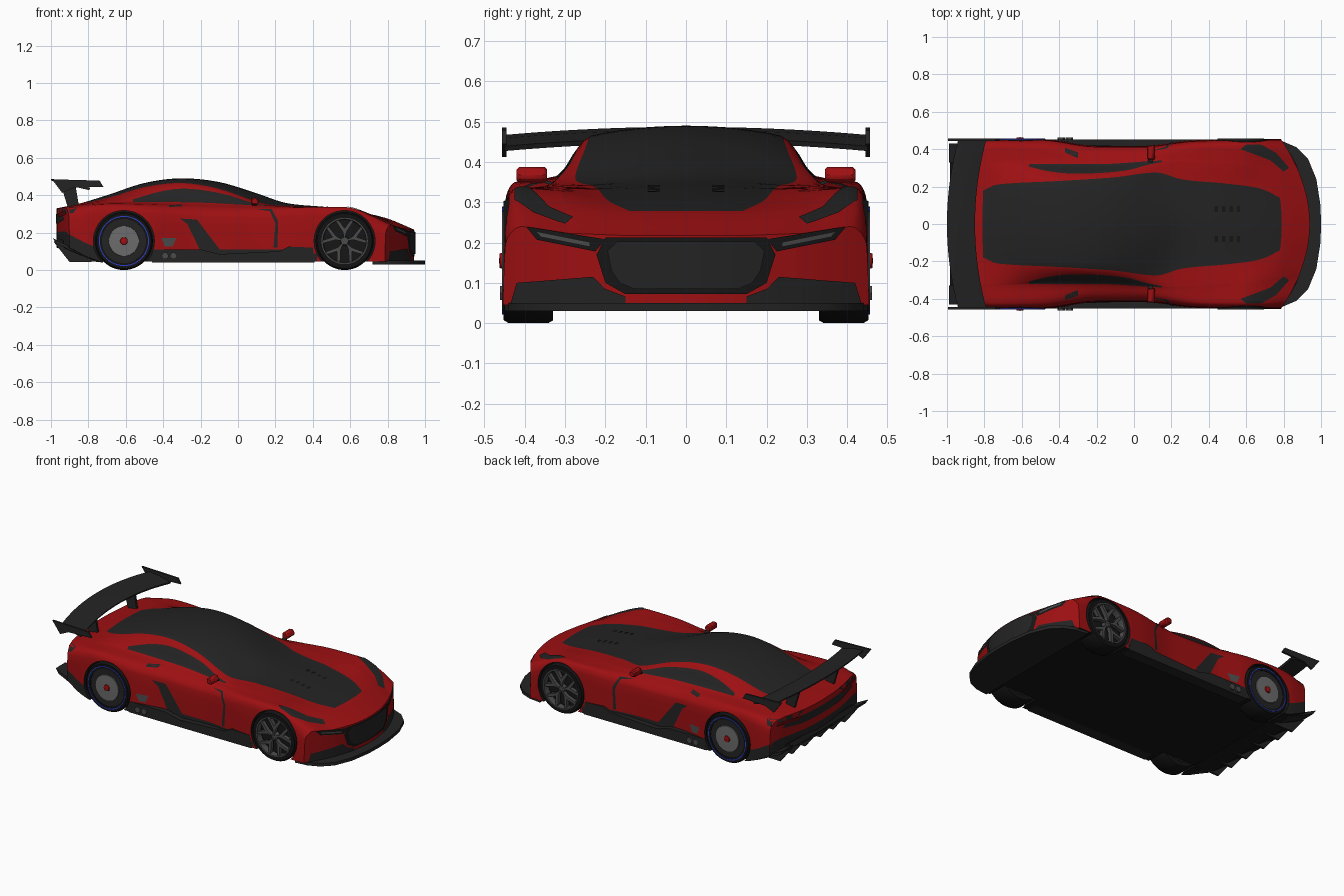
import bpy, bmesh, math
from mathutils import Vector
from mathutils.bvhtree import BVHTree

if "Cube" in bpy.data.objects:
    bpy.data.objects.remove(bpy.data.objects["Cube"])


def material(name, r, g, b):
    m = bpy.data.materials.new(name)
    m.use_nodes = True
    m.diffuse_color = (r, g, b, 1)
    m.node_tree.nodes["Principled BSDF"].inputs["Base Color"].default_value = (r, g, b, 1)
    return m


red = material("red_paint", .34, .005, .006)
carbon = material("dark_carbon", .017, .017, .017)
under = material("underside_black", .008, .008, .008)
rubber = material("tyre_black", .006, .006, .006)
rim_grey = material("rim_grey", .07, .07, .07)
disc_grey = material("disc_grey", .15, .15, .15)
blue = material("blue_ring", .03, .05, .6)
lamp_red = material("tail_lamp_red", .12, .003, .004)


def finish(name, bm, mats, angle=35):
    mesh = bpy.data.meshes.new(name)
    bm.to_mesh(mesh)
    bm.free()
    ob = bpy.data.objects.new(name, mesh)
    bpy.context.collection.objects.link(ob)
    for m in mats:
        mesh.materials.append(m)
    smooth(ob, angle)
    return ob


def smooth(ob, angle=35):
    bpy.ops.object.select_all(action='DESELECT')
    ob.select_set(True)
    bpy.context.view_layer.objects.active = ob
    bpy.ops.object.shade_smooth_by_angle(angle=math.radians(angle))


def curve(*pts):
    """Smooth function through points, without overshoot."""
    d = [(q[1] - p[1]) / max(q[0] - p[0], 1e-6) for p, q in zip(pts, pts[1:])]
    m = [d[0]] + [0 if a * b <= 0 else math.copysign(
        min(abs(a + b) / 2, 2 * abs(a), 2 * abs(b)), a) for a, b in zip(d, d[1:])] + [d[-1]]

    def f(x):
        x = min(max(x, pts[0][0]), pts[-1][0])
        i = max(k for k in range(len(d)) if k == 0 or pts[k][0] <= x)
        h = max(pts[i + 1][0] - pts[i][0], 1e-6)
        t = (x - pts[i][0]) / h
        u = 1 - t
        return (pts[i][1] * (1 + 2 * t) * u * u + pts[i + 1][1] * (3 - 2 * t) * t * t
                + h * t * u * (u * m[i] - t * m[i + 1]))
    return f


def place(axis, a, b, t):
    return Vector({'x': (t, a, b), 'y': (a, t, b), 'z': (a, b, t)}[axis])


def prism(name, outline, axis, lo, hi, mat):
    bm = bmesh.new()
    face = bm.faces.new([bm.verts.new(place(axis, a, b, lo)) for a, b in outline])
    top = bmesh.ops.extrude_face_region(bm, geom=[face])['geom']
    bmesh.ops.translate(bm, vec=place(axis, 0, 0, hi - lo),
                        verts=[v for v in top if isinstance(v, bmesh.types.BMVert)])
    bmesh.ops.recalc_face_normals(bm, faces=bm.faces)
    return finish(name, bm, [mat])


def pair(name, outline, lo, hi, mat):
    for s, side in ((1, "left_"), (-1, "right_")):
        prism(side + name, outline, 'y', s * lo, s * hi, mat)


def loft(name, rows, mat, ring=False):
    bm = bmesh.new()
    grid = [[bm.verts.new(p) for p in r] for r in rows]
    n = len(grid[0])
    for a, b in zip(grid, grid[1:] + grid[:1] if ring else grid[1:]):
        for j in range(n):
            bm.faces.new((a[j], a[(j + 1) % n], b[(j + 1) % n], b[j]))
    if not ring:
        bm.faces.new(grid[0])
        bm.faces.new(grid[-1])
    bmesh.ops.recalc_face_normals(bm, faces=bm.faces)
    return finish(name, bm, [mat])


# Body curves along the length
centre_z = curve((-.97, .33), (-.85, .355), (-.7, .4), (-.5, .465), (-.3, .49), (-.1, .47),
                 (.1, .41), (.25, .36), (.5, .333), (.79, .278), (.94, .217))
roof_y = curve((-.97, .17), (-.81, .18), (-.74, .21), (-.4, .23), (-.1, .25), (.12, .275),
               (.25, .24), (.5, .215), (.7, .185), (.79, .14))
roof_drop = curve((-.9, 0), (-.6, .02), (-.3, .025), (.1, .045), (.3, .01), (.8, 0))
window_t = curve((-.6, .93), (-.45, .5), (-.25, .3), (-.05, .32), (.1, .65), (.18, .93))
belt_y = curve((-.97, .34), (-.5, .32), (-.2, .32), (.2, .34), (.7, .31), (.94, .28))
belt_z = curve((-.97, .335), (-.8, .355), (-.6, .365), (-.2, .36), (.1, .345), (.6, .33), (.75, .295), (.94, .222))
crest_y = curve((-.97, .4), (-.75, .425), (-.5, .42), (-.2, .38), (0, .38), (.4, .42), (.8, .42), (.94, .41))
crest_z = curve((-.97, .325), (-.7, .35), (-.3, .335), (0, .325), (.45, .336), (.6, .336), (.8, .29), (.94, .24))
side_y = curve((-.97, .435), (-.8, .448), (-.5, .448), (-.2, .412), (.05, .412), (.3, .44), (.5, .448))
sill_z = curve((-.97, .19), (-.8, .13), (-.7, .11), (.3, .11), (.5, .06))
floor_z = curve((-.97, .12), (-.85, .075), (-.75, .045))
nose_bend = curve((.5, 0), (.72, .36), (.94, .75))
tail_bend = curve((-.97, .35), (-.8, .1), (-.6, 0))
SPLITS = (6, 2, 4, 4, 4, 4, 2)


def section(x, f):
    """Half cross-section, its height above the floor scaled by f."""
    zc, fl = centre_z(x), floor_z(x)
    roof = Vector((roof_y(x), zc - roof_drop(x)))
    belt = Vector((belt_y(x), belt_z(x)))
    t = window_t(x)
    key = [Vector((-roof.x, roof.y)), Vector((0, zc)), roof,
           roof.lerp(belt, t) + Vector((.03, .01)) * t * (1 - t), belt,
           Vector((crest_y(x), crest_z(x))), Vector((side_y(x), crest_z(x) - .045)),
           Vector((side_y(x) + .006, sill_z(x))), Vector((side_y(x) + .006, fl))]
    s = [0]
    for p, q in zip(key, key[1:]):
        s.append(s[-1] + (q - p).length)
    cy, cz = (curve(*[(s[i], key[i][k]) for i in range(8)]) for k in (0, 1))
    top = [(0, zc)]
    for k, n in enumerate(SPLITS):
        for i in range(1, n + 1):
            w = s[k + 1] + (s[k + 2] - s[k + 1]) * i / n
            top.append((cy(w), cz(w)) if k < 6 else tuple(key[7].lerp(key[8], i / n)))
    pts = [(y, fl + (z - fl) * f) for y, z in top] + [(y, fl) for y, z in top[-2::-1]]
    return [(x - (nose_bend(x) - tail_bend(x)) * y * y, y, z) for y, z in pts]


# Body shell: long loft, closed at both ends by sinking the last section to the floor
fade = [0, .2, .4, .6, .8]
xs = sorted([-.97 + 1.91 * i / 70 for i in range(71)] + [-.81, .79])
stations = [(xs[0], f) for f in fade] + [(x, 1) for x in xs] + [(xs[-1], f) for f in fade[::-1]]
segment = [k for k, n in enumerate(SPLITS) for i in range(n)]
bm = bmesh.new()
for side in (1, -1):
    grid = [[bm.verts.new((x, y * side, z)) for x, y, z in section(*st)] for st in stations]
    for a, b, p, q in zip(grid, grid[1:], stations, stations[1:]):
        x = (p[0] + q[0]) / 2
        for j in range(len(a) - 1):
            face = bm.faces.new((a[j], a[j + 1], b[j + 1], b[j]))
            k = segment[j] if j < len(segment) else 7
            dark = (k == 0 and -.81 < x < .79) or (k == 2 and -.57 < x < .16) or (k == 6 and x < .42)
            low_tail = x < -.969 and q[1] < .5
            face.material_index = 2 if k == 7 else int(dark or low_tail)
bmesh.ops.remove_doubles(bm, verts=bm.verts, dist=1e-4)
bmesh.ops.recalc_face_normals(bm, faces=bm.faces)
skin = BVHTree.FromBMesh(bm)
body = finish("body_shell", bm, [red, carbon, under], 28)

# Wheel arches cut from the shell
WHEELS = (("rear", -.61), ("front", .57))
for end, x in WHEELS:
    for side in (1, -1):
        circle = [(x + .163 * math.cos(i * math.pi / 24), .155 + .163 * math.sin(i * math.pi / 24)) for i in range(48)]
        cutter = prism("arch_cutter", circle, 'y', side * .325, side * .6, red)
        cutter.data.materials.append(carbon)
        cutter.data.materials.append(under)
        for p in cutter.data.polygons:
            p.material_index = 2
        mod = body.modifiers.new("arch", 'BOOLEAN')
        mod.operation, mod.solver, mod.object = 'DIFFERENCE', 'EXACT', cutter
        bpy.context.view_layer.objects.active = body
        bpy.ops.object.modifier_apply(modifier=mod.name)
        bpy.data.objects.remove(cutter)
smooth(body, 28)


def plate(name, outline, axis, start, mat, flip=False, lift=.004):
    """Thin panel laid on the body by casting its outline along an axis."""
    bm = bmesh.new()
    pts = [(a if axis != 'x' or not flip else -a, -b if axis == 'z' and flip else b) for a, b in outline]
    bm.faces.new([bm.verts.new(place(axis, a, b, 0)) for a, b in pts])
    for normal in (place(axis, 1, 0, 0), place(axis, 0, 1, 0)):
        for i in range(-50, 51):
            bmesh.ops.bisect_plane(bm, geom=bm.verts[:] + bm.edges[:] + bm.faces[:],
                                   plane_co=normal * i * .02, plane_no=normal)
    ray = place(axis, 0, 0, -math.copysign(1, start))
    for v in bm.verts[:]:
        hit = skin.ray_cast(v.co - ray * abs(start), ray)[0]
        if hit:
            v.co = hit - ray * lift
        else:
            bm.verts.remove(v)
    bm.normal_update()
    bmesh.ops.reverse_faces(bm, faces=[f for f in bm.faces if f.normal.dot(ray) > 0])
    return finish(name, bm, [mat])


def plates(name, outline, axis, start, mat, lift=.004):
    plate("left_" + name, outline, axis, start, mat, False, lift)
    plate("right_" + name, outline, axis, -start if axis == 'y' else start, mat, True, lift)


def mirrored(half):
    return half + [(-a, b) for a, b in half[::-1]]


# Nose panels
plate("grille_frame", mirrored([(.2, .212), (.222, .17), (.2, .1), (.15, .072)]), 'x', 2, under)
plate("grille_mesh", mirrored([(.17, .203), (.195, .18), (.185, .13), (.165, .1), (.13, .085)]), 'x', 2, carbon, lift=.008)
plates("headlight", [(.2, .208), (.225, .178), (.37, .207), (.395, .237), (.38, .237)], 'x', 2, under)
plates("headlight_strip", [(.24, .2), (.24, .191), (.36, .215), (.37, .226)], 'x', 2, rim_grey, .007)
plates("lower_intake", [(.2, .085), (.23, .115), (.42, .1), (.435, .05), (.15, .05), (.15, .066)], 'x', 2, carbon)
plates("fender_vent", [(.57, .4), (.6, .425), (.68, .425), (.76, .38), (.83, .3), (.8, .28),
                       (.73, .34), (.65, .37)], 'z', 2, carbon)

# Side panels
plates("side_blade", [(-.31, .275), (-.22, .27), (-.09, .1), (-.2, .1), (-.27, .245)], 'y', 1, carbon)
plates("front_vent", [(.1, .325), (.17, .315), (.2, .25), (.19, .12), (.21, .12), (.215, .26), (.18, .325)], 'y', 1, carbon)
plates("door_handle", [(-.37, .347), (-.3, .35), (-.3, .34), (-.37, .337)], 'y', 1, carbon)
plates("side_badge_plate", [(-.41, .17), (-.33, .17), (-.35, .125), (-.39, .125)], 'y', 1, rim_grey)
pair("side_skirt", [(-.46, .04), (.41, .04), (.4, .12), (.27, .125), (.22, .1), (-.1, .085),
                    (-.2, .11), (-.45, .11)], .38, .452, carbon)

# Tail panels
plate("tail_slot", mirrored([(.3, .3), (.36, .27), (.2, .25)]), 'x', -2, carbon)
plates("tail_lamp", [(.2, .3), (.39, .318), (.4, .295), (.22, .28)], 'x', -2, lamp_red, .007)
plates("tail_corner", [(-.96, .33), (-.86, .335), (-.88, .305), (-.95, .295)], 'y', 1, carbon)

# Splitter, diffuser and fins
prism("front_splitter", [(.72, .3), (.72, .45), (.8, .44), (.87, .41), (.93, .35), (.975, .24), (.997, .1), (1, 0),
                         (.997, -.1), (.975, -.24), (.93, -.35), (.87, -.41), (.8, -.44), (.72, -.45), (.72, -.3)],
      'z', .03, .05, carbon)
prism("rear_diffuser", [(-.985, .15), (-.96, .17), (-.85, .12), (-.74, .09), (-.72, .04), (-.86, .055)],
      'y', -.33, .33, under)
fin = [(-.74, .045), (-.9, .042), (-.985, .15), (-.8, .12)]
for y in (.07, .2, .32):
    pair("diffuser_fin", fin, y, y + .012, carbon)
pair("rear_winglet", [(-.99, .17), (-.97, .14), (-.8, .06), (-.76, .1), (-.9, .125)], .33, .43, carbon)

# Rear wing
foil = [(0, 0), (.5, -.008), (1, -.028), (.96, -.04), (.5, -.024), (0, -.008)]
rows = []
for i in range(25):
    y = -.45 + .9 * i / 24
    q = (y / .45) ** 2
    rows.append([(-1 + .06 * q + a * .15, y, .487 - .02 * q + b) for a, b in foil])
loft("rear_wing", rows, carbon)
pair("wing_end_plate", [(-.995, .485), (-.74, .478), (-.72, .445), (-.88, .44), (-.94, .412)], .445, .457, carbon)
pair("wing_strut", [(-.95, .465), (-.87, .46), (-.85, .34), (-.91, .335)], .19, .205, carbon)

# Hood louvres, exhausts and mirrors
for i in range(4):
    x = .43 + .04 * i
    plates("hood_louvre", [(x, .065), (x + .018, .065), (x + .018, .095), (x, .095)], 'z', 2, under)
for x in (-.39, -.345):
    pair("exhaust", [(x + .02 * math.cos(a), .075 + .02 * math.sin(a)) for a in
                     (i * math.pi / 3 for i in range(6))], .4, .462, rim_grey)
for s, side in ((1, "left_"), (-1, "right_")):
    shell = prism(side + "mirror", [(.07, .35), (.1, .348), (.115, .362), (.1, .388), (.07, .385)],
                  'y', s * .345, s * .42, red)
    shell.modifiers.new("round", 'BEVEL').width = .006
    prism(side + "mirror_stalk", [(s * .32, .335), (s * .36, .352), (s * .37, .36), (s * .32, .347)], 'x', .075, .1, carbon)


def lathe(name, profile, x, side, mat):
    rows = [[(x + r * math.cos(a), side * y, .155 + r * math.sin(a)) for r, y in profile]
            for a in (i * math.pi / 24 for i in range(48))]
    loft(name, rows, mat, True)


# Wheels
for end, x in WHEELS:
    for side, word in ((1, "left_"), (-1, "right_")):
        tag = word + end
        lathe(tag + "_tyre", [(.148, .33), (.155, .342), (.155, .44), (.147, .453), (.118, .453), (.116, .33)], x, side, rubber)
        lathe(tag + "_hub_back", [(.001, .41), (.12, .41), (.12, .35), (.001, .35)], x, side, under)
        if end == "rear":
            lathe(tag + "_cover", [(.001, .446), (.12, .45), (.12, .42), (.001, .42)], x, side, carbon)
            lathe(tag + "_disc", [(.001, .456), (.08, .454), (.083, .44), (.001, .44)], x, side, disc_grey)
            lathe(tag + "_blue_ring", [(.129, .452), (.129, .456), (.134, .456), (.134, .452)], x, side, blue)
            lathe(tag + "_hub_cap", [(.001, .464), (.018, .462), (.022, .45), (.001, .45)], x, side, red)
            continue
        lathe(tag + "_rim", [(.113, .44), (.117, .456), (.124, .456), (.124, .42), (.113, .42)], x, side, rim_grey)
        lathe(tag + "_hub", [(.001, .446), (.02, .446), (.024, .42), (.001, .42)], x, side, rim_grey)
        for i in range(5):
            turn = math.pi / 2 + i * math.tau / 5
            spoke = [(.01, -.15), (.01, .15), (.05, .2), (.116, .42), (.116, .28), (.068, 0), (.116, -.28), (.116, -.42), (.05, -.2)]
            prism(tag + "_spoke", [(x + r * math.cos(turn + a), .155 + r * math.sin(turn + a)) for r, a in spoke],
                  'y', side * .425, side * .45, rim_grey)
